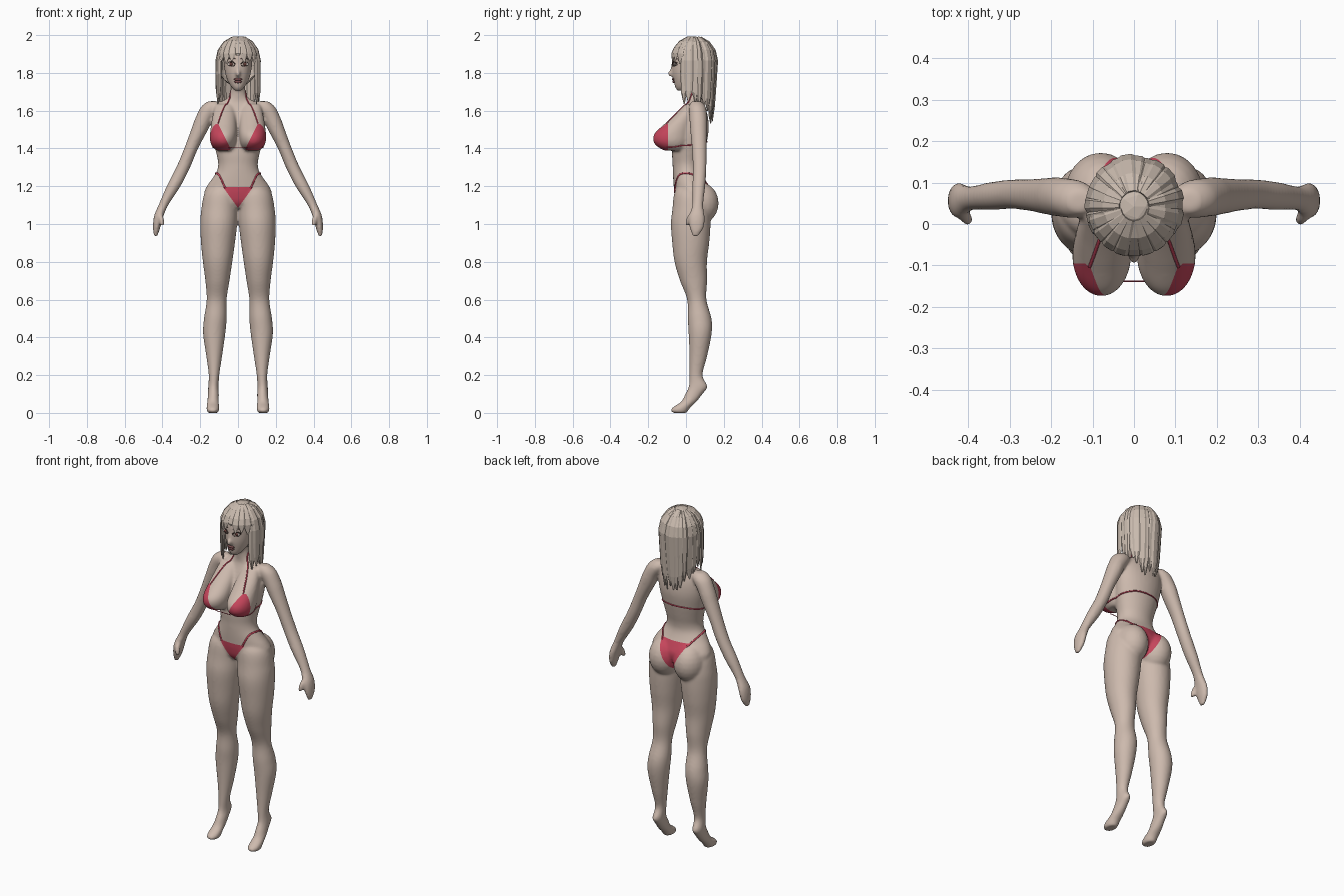
import bpy, bmesh, math, random
from mathutils import Vector, Matrix
from mathutils.bvhtree import BVHTree

if "Cube" in bpy.data.objects:
    bpy.data.objects.remove(bpy.data.objects["Cube"])

random.seed(4)


def material(name, rgb):
    m = bpy.data.materials.new(name)
    m.diffuse_color = (*rgb, 1)
    m.use_nodes = True
    m.node_tree.nodes["Principled BSDF"].inputs["Base Color"].default_value = m.diffuse_color
    return m


SKIN = material("skin", (0.61, 0.49, 0.42))
HAIR = material("hair", (0.58, 0.49, 0.42))
RED = material("red_fabric", (0.56, 0.06, 0.105))
DARK = material("dark_brown", (0.05, 0.03, 0.025))
IRIS = material("iris_brown", (0.16, 0.06, 0.05))
LIP = material("lip", (0.20, 0.08, 0.08))
WHITE = material("eye_white", (0.62, 0.56, 0.52))


def spline(rows, k=5):
    """Catmull-Rom interpolation of equal-length tuples."""
    out, last = [], len(rows) - 1
    for i in range(last):
        a, b, c, d = (rows[max(0, min(last, i + j))] for j in (-1, 0, 1, 2))
        for s in range(k):
            t = s / k
            out.append(tuple(
                0.5 * (2 * q + (r - p) * t + (2 * p - 5 * q + 4 * r - w) * t * t
                       + (3 * q - p - 3 * r + w) * t ** 3)
                for p, q, r, w in zip(a, b, c, d)))
    return out + [tuple(rows[-1])]


def add_loft(bm, frames, n):
    """Skin rings given as (centre, half axis u, half axis v)."""
    rings = []
    for c, u, v in frames:
        rings.append([bm.verts.new(c + u * math.cos(2 * math.pi * i / n) + v * math.sin(2 * math.pi * i / n))
                      for i in range(n)])
    for a, b in zip(rings, rings[1:]):
        for i in range(n):
            bm.faces.new((a[i], a[(i + 1) % n], b[(i + 1) % n], b[i]))
    bm.faces.new(rings[0][::-1])
    bm.faces.new(rings[-1])


def add_stack(bm, rows, n=32):
    """Stack of level ellipses (x, y, z, rx, ry)."""
    add_loft(bm, [(Vector(r[:3]), Vector((max(r[3], .003), 0, 0)), Vector((0, max(r[4], .003), 0)))
                  for r in spline(rows)], n)


def add_ball(bm, c, r, seg=24):
    bmesh.ops.create_uvsphere(bm, u_segments=seg, v_segments=seg // 2, radius=1,
                              matrix=Matrix.Translation(c) @ Matrix.Diagonal((*r, 1)))


def finish(bm, name, mats, smooth=True):
    bmesh.ops.recalc_face_normals(bm, faces=bm.faces)
    for f in bm.faces:
        f.smooth = smooth
    me = bpy.data.meshes.new(name)
    bm.to_mesh(me)
    bm.free()
    ob = bpy.data.objects.new(name, me)
    bpy.context.collection.objects.link(ob)
    for m in mats:
        me.materials.append(m)
    return ob


# ---- Body: torso, head, limbs fused into one skin
bm = bmesh.new()
add_stack(bm, [(0, .03, 1.085, .09, .06), (0, .038, 1.115, .165, .09), (0, .038, 1.16, .18, .1),
               (0, .028, 1.2, .165, .093), (0, .016, 1.24, .137, .084), (0, .008, 1.28, .112, .078),
               (0, .008, 1.32, .105, .079), (0, .012, 1.37, .114, .086), (0, .02, 1.43, .128, .09),
               (0, .035, 1.5, .138, .085), (0, .045, 1.56, .14, .072), (0, .05, 1.61, .135, .055),
               (0, .05, 1.645, .095, .043), (0, .045, 1.67, .053, .038), (0, .04, 1.71, .039, .037),
               (0, .04, 1.78, .039, .037)])
add_stack(bm, [(0, -.03, 1.705, .016, .016), (0, -.02, 1.725, .035, .038), (0, 0, 1.76, .056, .066),
               (0, .012, 1.80, .068, .086), (0, .025, 1.85, .075, .1), (0, .035, 1.9, .077, .106),
               (0, .04, 1.95, .062, .085), (0, .04, 1.975, .03, .04)])
add_ball(bm, (0, -.075, 1.797), (.014, .023, .018))
add_ball(bm, (0, -.068, 1.82), (.009, .015, .03))
for s in (1, -1):
    add_stack(bm, [(s * .065, .02, 1.23, .04, .04), (s * .085, .022, 1.17, .088, .082),
                   (s * .097, .028, 1.08, .097, .1),
                   (s * .102, .025, 1.0, .098, .105), (s * .106, .025, .9, .09, .098),
                   (s * .108, .025, .8, .078, .086), (s * .109, .04, .7, .064, .072),
                   (s * .113, .057, .6, .053, .051), (s * .12, .072, .5, .06, .063),
                   (s * .126, .075, .42, .059, .061), (s * .126, .065, .3, .042, .047),
                   (s * .127, .053, .2, .028, .035), (s * .13, .064, .14, .028, .05),
                   (s * .13, .042, .1, .029, .046), (s * .132, .015, .06, .031, .041),
                   (s * .133, -.022, .03, .034, .047), (s * .133, -.035, .012, .033, .047),
                   (s * .133, -.032, 0, .027, .037)])
    add_stack(bm, [(s * .13, .055, 1.65, .03, .025), (s * .143, .06, 1.62, .053, .045),
                   (s * .178, .065, 1.56, .048, .047), (s * .203, .067, 1.5, .045, .045),
                   (s * .248, .07, 1.4, .037, .039), (s * .29, .072, 1.3, .037, .036),
                   (s * .341, .068, 1.2, .037, .034), (s * .395, .062, 1.1, .026, .029),
                   (s * .42, .057, 1.04, .025, .042), (s * .431, .056, .98, .019, .037),
                   (s * .436, .05, .935, .009, .014)])
    add_stack(bm, [(s * .415, .04, 1.06, .014, .018), (s * .406, .018, 1.03, .014, .017),
                   (s * .401, .008, .992, .011, .012)], 16)
    # bust and seat
    add_stack(bm, [(s * .072, .02, 1.635, .045, .022), (s * .073, -.004, 1.58, .06, .055),
                   (s * .075, -.037, 1.53, .067, .077), (s * .077, -.068, 1.48, .071, .098),
                   (s * .079, -.077, 1.44, .069, .097), (s * .078, -.072, 1.41, .058, .08),
                   (s * .076, -.06, 1.388, .036, .052)])
    add_ball(bm, (s * .08, .072, 1.11), (.088, .101, .112))
body = finish(bm, "body", [SKIN])
bpy.context.view_layer.objects.active = body
body.select_set(True)
remesh = body.modifiers.new("fuse", 'REMESH')
remesh.mode, remesh.voxel_size, remesh.use_smooth_shade = 'VOXEL', .007, True
relax = body.modifiers.new("relax", 'SMOOTH')
relax.factor, relax.iterations = .5, 9
for m in ("fuse", "relax"):
    bpy.ops.object.modifier_apply(modifier=m)
body.data.materials.clear()
body.data.materials.append(SKIN)
body.data.materials.append(RED)

# ---- Swimwear panels cut cleanly into the skin
bm = bmesh.new()
bm.from_mesh(body.data)
cuts = [((0, 0, z), (0, 0, 1)) for z in (1.195, 1.225, 1.53)] + [((0, -.095, 0), (0, 1, 0))]
for s in (1, -1):
    cuts += [((s * .035, 0, 1.39), (s, 0, -.5)), ((0, 0, 1.085), (s, 0, -.72)),
             ((s * .012, 0, 1.07), (s, 0, -.5))]
for co, no in cuts:
    bmesh.ops.bisect_plane(bm, geom=bm.verts[:] + bm.edges[:] + bm.faces[:], dist=1e-5,
                           plane_co=co, plane_no=no)
for f in bm.faces:
    x, y, z = f.calc_center_median()
    x = abs(x)
    cup = y < -.095 and 1.37 < z < 1.53 and x > .035 + (z - 1.39) * .5
    front = y < .03 and 1.06 < z < 1.195 and x < (z - 1.085) * .72
    back = y >= .03 and 1.05 < z < 1.225 and x < .012 + (z - 1.07) * .5
    f.material_index = 1 if cup or front or back else 0
    f.smooth = True
bm.to_mesh(body.data)
surface = BVHTree.FromBMesh(bm)
bm.free()


def cord(name, points, mat, r=.004, cling=True):
    """Thin cord that follows the skin."""
    cu = bpy.data.curves.new(name, 'CURVE')
    cu.dimensions, cu.bevel_depth, cu.bevel_resolution = '3D', r, 1
    pts = [surface.find_nearest(Vector(p))[0] if cling else Vector(p) for p in spline(points, 8)]
    sp = cu.splines.new('POLY')
    sp.points.add(len(pts) - 1)
    for q, p in zip(sp.points, pts):
        q.co = (*p, 1)
    cu.materials.append(mat)
    bpy.context.collection.objects.link(bpy.data.objects.new(name, cu))


cord("front_tie", [(-.05, -.138, 1.403), (.05, -.138, 1.403)], RED, .002, False)
for s, side in ((1, "left"), (-1, "right")):
    cord(side + "_back_band", [(s * .13, -.1, 1.405), (s * .135, -.03, 1.41), (s * .125, .06, 1.42),
                               (s * .07, .115, 1.43), (0, .125, 1.433)], RED)
    cord(side + "_neck_tie", [(s * .105, -.1, 1.525), (s * .085, -.045, 1.6), (s * .058, 0, 1.66),
                              (s * .042, .04, 1.70), (0, .08, 1.71)], RED)
    cord(side + "_hip_tie", [(s * .07, -.07, 1.19), (s * .105, -.045, 1.26), (s * .12, .02, 1.268),
                             (s * .105, .07, 1.245), (s * .08, .115, 1.215)], RED, .005)
    # eye, iris, lash lines and brow
    for part, x, z, r, mat in (("eye", .037, 1.846, (.02, .005, .010), WHITE),
                               ("iris", .036, 1.846, (.011, .008, .010), IRIS),
                               ("pupil", .036, 1.846, (.005, .0095, .005), DARK)):
        bm = bmesh.new()
        hit = surface.ray_cast(Vector((s * x, -.5, z)), Vector((0, 1, 0)))[0]
        add_ball(bm, hit, r, 16)
        finish(bm, side + "_" + part, [mat])
    cord(side + "_lash", [(s * .016, -.08, 1.845), (s * .036, -.075, 1.859), (s * .06, -.05, 1.85)], DARK, .0035)
    cord(side + "_lower_lash", [(s * .018, -.08, 1.842), (s * .037, -.075, 1.835), (s * .058, -.05, 1.845)],
         DARK, .002)
    cord(side + "_brow", [(s * .016, -.08, 1.874), (s * .036, -.075, 1.881), (s * .06, -.05, 1.873)], DARK, .002)

# ---- Lips
bm = bmesh.new()
for z, w, h in ((1.766, .024, .007), (1.753, .02, .008)):
    add_ball(bm, surface.ray_cast(Vector((0, -.5, z)), Vector((0, 1, 0)))[0], (w, .008, h), 16)
finish(bm, "lips", [LIP])

# ---- Hair: faceted cap plus flat tapering locks
CEN, RAD = Vector((0, .042, 1.86)), Vector((.112, .118, .132))
bm = bmesh.new()
bmesh.ops.create_icosphere(bm, subdivisions=3, radius=1,
                           matrix=Matrix.Translation(CEN) @ Matrix.Diagonal((*RAD, 1)))
bare = [f for f in bm.faces if f.calc_center_median().z < 1.74
        or (f.calc_center_median().z < 1.895 and f.calc_center_median().y < .005)]
bmesh.ops.delete(bm, geom=bare, context='FACES')
finish(bm, "hair_cap", [HAIR], False)


def lock(bm, deg, tilts, drop, width, scale):
    """One lock from the crown over the cap, then hanging to height drop."""
    a = math.radians(deg)
    d, side = Vector((math.cos(a), math.sin(a), 0)), Vector((-math.sin(a), math.cos(a), 0))
    path = []
    for t in tilts:
        t = math.radians(t)
        n = d * math.sin(t) + Vector((0, 0, math.cos(t)))
        path.append((CEN + n * RAD * scale, n, .2 + .8 * math.sin(t)))
    if drop:
        low = path[-1][0].copy()
        for k, w in ((.35, 1.05), (.75, .85), (1, .15)):
            p = low - d * .022 * k * max(0, math.sin(a))
            p.z = low.z + (drop - low.z) * k
            path.append((p, d, w))
    else:
        path[-1] = (path[-1][0], path[-1][1], .12)
    add_loft(bm, [(p, side * width * w, n * .008 * min(1, w + .1)) for p, n, w in path], 6)


bm = bmesh.new()
for i in range(18):
    deg = -25 + 230 * i / 17
    back = max(0, math.sin(math.radians(deg)))
    lock(bm, deg + random.uniform(-3, 3), (18, 40, 64, 88), 1.655 - .12 * back ** 1.5 + random.uniform(-.025, .03),
         random.uniform(.018, .025), random.uniform(.97, 1.03))
finish(bm, "long_locks", [HAIR], False)
bm = bmesh.new()
for i in range(9):
    deg = -158 + 136 * i / 8
    tip = 83 + random.uniform(-7, 5) + abs(i - 4) * 4
    lock(bm, deg, (16, 38, 58, 72, tip), None, .024, random.uniform(.98, 1.02))
finish(bm, "fringe", [HAIR], False)
